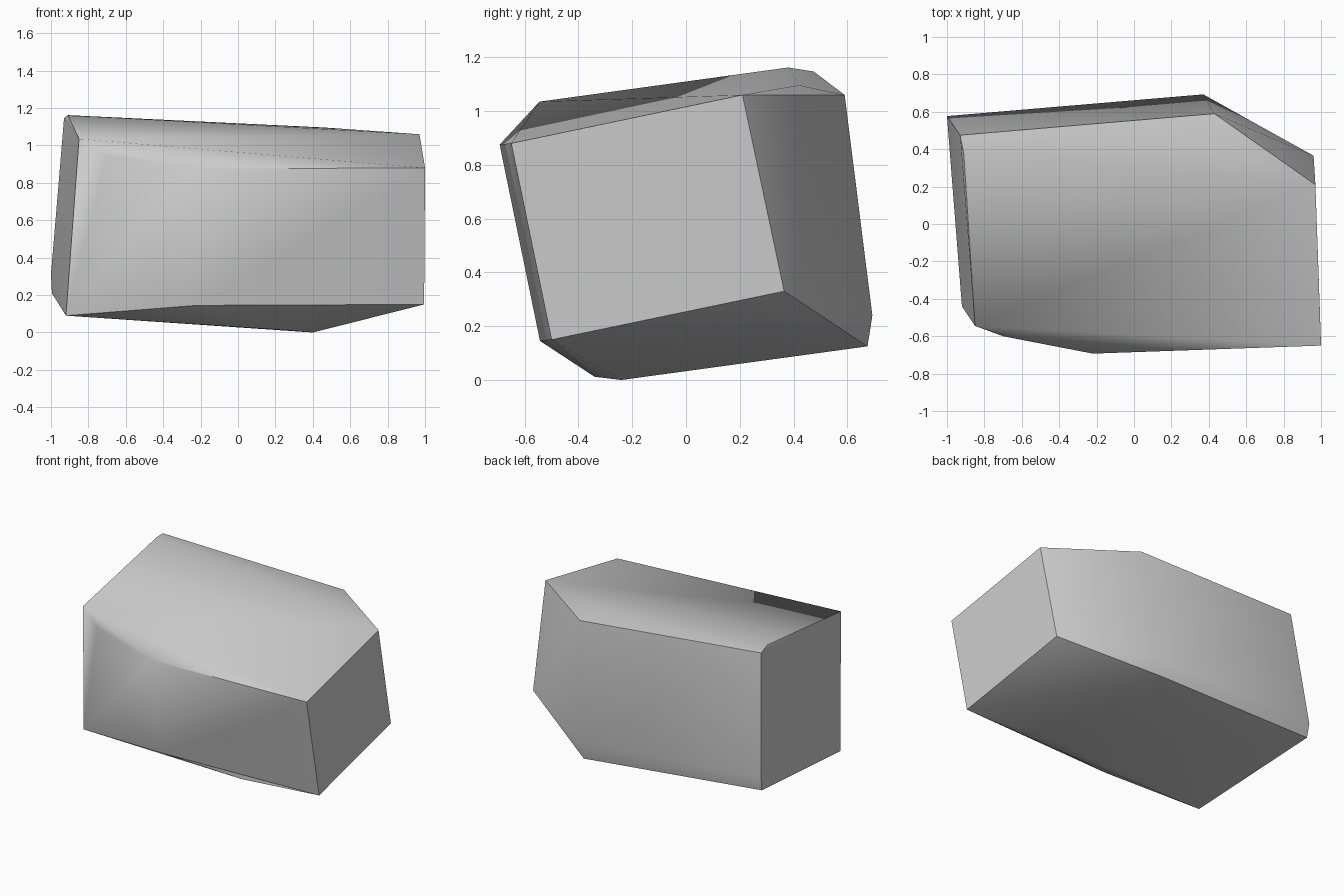
import bpy, bmesh, math

if "Cube" in bpy.data.objects:
    bpy.data.objects.remove(bpy.data.objects["Cube"])

# Rock corners, grouped by the side of the block they belong to
right_face = [(1.0, -0.65, 0.88), (0.995, -0.5, 0.15), (0.97, 0.21, 1.06), (0.96, 0.365, 0.33)]
front_face = [(-0.22, -0.693, 0.875), (-0.22, -0.543, 0.145), (-0.70, -0.60, 0.945)]
left_face = [(-0.85, -0.545, 1.035), (-0.92, -0.44, 0.09),
             (-0.91, 0.38, 1.162), (-0.93, 0.475, 1.147),
             (-1.0, 0.577, 0.31), (-0.995, 0.56, 0.21)]
back_edge = [(0.43, 0.59, 1.06), (0.46, 0.42, 1.096), (0.37, 0.693, 0.24),
             (0.34, 0.675, 0.125), (0.2, 0.63, 0.135)]
underside = [(0.4, -0.24, 0.0), (0.27, -0.34, 0.012)]

# Chiselled boulder: convex block through the corners
bm = bmesh.new()
for co in right_face + front_face + left_face + back_edge + underside:
    bm.verts.new(co)
result = bmesh.ops.convex_hull(bm, input=bm.verts)
loose = [v for v in bm.verts if not v.link_faces]
bmesh.ops.delete(bm, geom=loose, context='VERTS')
bmesh.ops.recalc_face_normals(bm, faces=bm.faces)

mesh = bpy.data.meshes.new("boulder")
bm.to_mesh(mesh)
bm.free()
boulder = bpy.data.objects.new("boulder", mesh)
bpy.context.collection.objects.link(boulder)

# Soft shading over shallow facets, crisp main edges
bpy.context.view_layer.objects.active = boulder
boulder.select_set(True)
bpy.ops.object.shade_smooth_by_angle(angle=math.radians(40))
